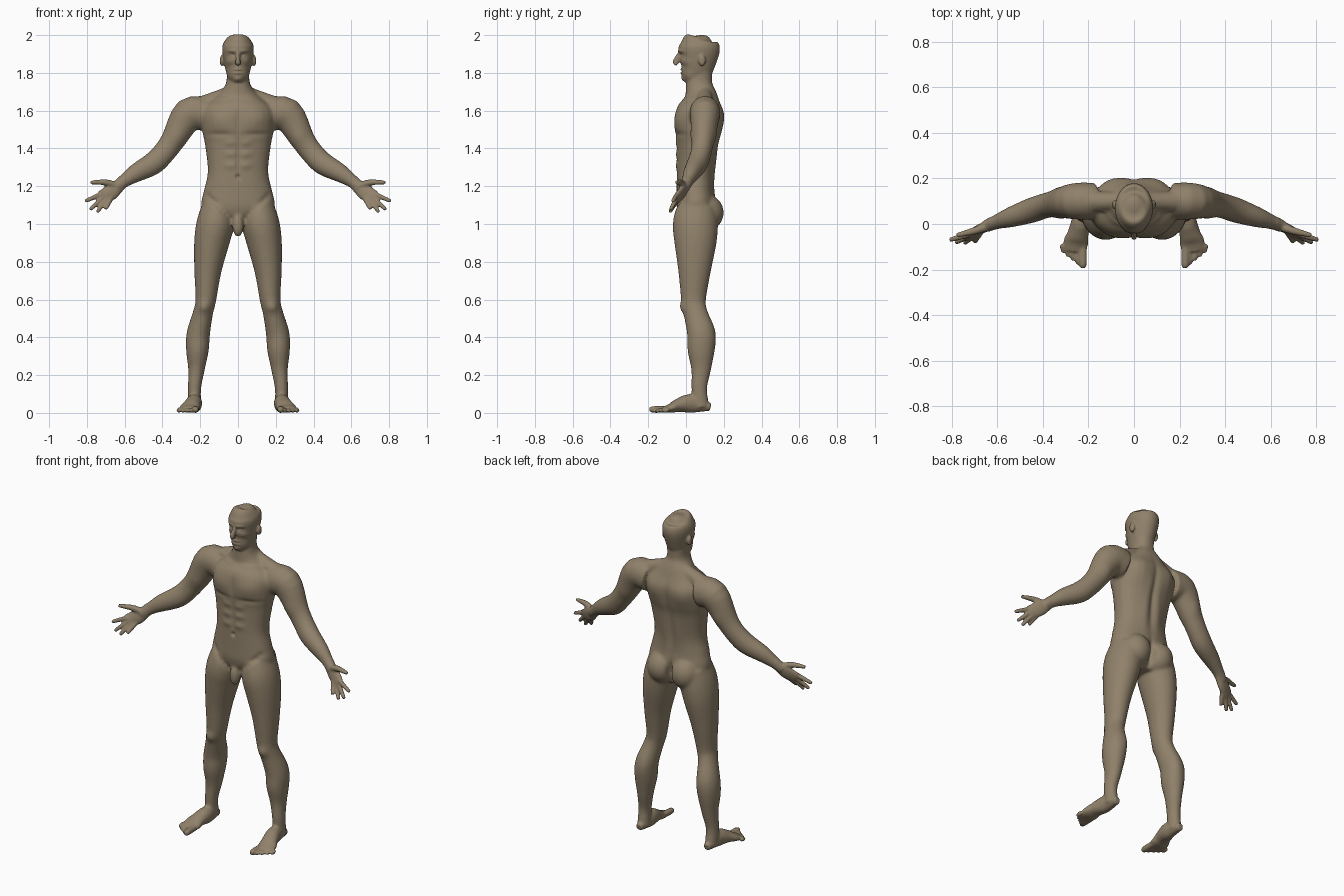
import bpy, bmesh, math
from mathutils import Vector, Matrix

cube = bpy.data.objects.get("Cube")
if cube:
    bpy.data.objects.remove(cube)

ACROSS = Vector((1, 0, 0))
DEPTH = Vector((0, 1, 0))
PALM = Vector((.65, 0, .76))
bm = bmesh.new()


def spline(rows, steps=4):
    """Smooth interpolation through rows of numbers."""
    points = [Vector(row) for row in (rows[0], *rows, rows[-1])]
    smooth = []
    for before, start, end, after in zip(points, points[1:], points[2:], points[3:]):
        for step in range(steps):
            t = step / steps
            middle = start.lerp(end, t)
            left = before.lerp(start, t + 1).lerp(middle, (t + 1) / 2)
            right = middle.lerp(end.lerp(after, t - 1), t / 2)
            smooth.append(left.lerp(right, t))
    return smooth + [points[-1]]


def loft(rows, side=ACROSS, mirrors=(1, -1), power=1, segments=28):
    """Closed tube through rows of x, y, z, radius along side, other radius."""
    points = spline(rows)
    for mirror in mirrors:
        rings = []
        for i, point in enumerate(points):
            following = points[min(i + 1, len(points) - 1)]
            previous = points[max(i - 1, 0)]
            tangent = (following - previous).to_3d().normalized()
            u = (side - tangent * side.dot(tangent)).normalized()
            w = tangent.cross(u)
            ring = []
            for k in range(segments):
                angle = math.tau * k / segments
                ca, sa = math.cos(angle), math.sin(angle)
                co = (point.to_3d() + u * point[3] * math.copysign(abs(ca) ** power, ca)
                      + w * point[4] * math.copysign(abs(sa) ** power, sa))
                ring.append(bm.verts.new((co.x * mirror, co.y, co.z)))
            rings.append(ring)
        for lower, upper in zip(rings, rings[1:]):
            for k in range(segments):
                bm.faces.new((lower[k - 1], lower[k], upper[k], upper[k - 1]))
        bm.faces.new(rings[0])
        bm.faces.new(rings[-1])


def limb(rows, side=ACROSS, ratio=1, segments=28):
    """Mirrored tube through rows of x, y, z, radius."""
    loft([(*row, row[-1] * ratio) for row in rows], side, segments=segments)


def trunk(rows, power=1):
    """Central upright form through rows of height, front, back, half width."""
    loft([(0, (front + back) / 2, z, half, (back - front) / 2) for z, front, back, half in rows],
         mirrors=(1,), power=power)


def ball(centre, radii, mirrors=(1, -1)):
    x, y, z = centre
    for mirror in mirrors:
        place = Matrix.Translation((x * mirror, y, z)) @ Matrix.Diagonal((*radii, 1))
        bmesh.ops.create_uvsphere(bm, u_segments=28, v_segments=16, radius=1, matrix=place)


# Torso and neck
trunk([(.97, 0, .12, .09), (1.03, -.03, .15, .16), (1.1, -.05, .16, .195), (1.18, -.05, .15, .18),
       (1.28, -.05, .15, .16), (1.42, -.05, .17, .175), (1.5, -.06, .19, .19), (1.6, -.05, .2, .19),
       (1.67, -.01, .17, .12), (1.74, 0, .14, .065), (1.82, .01, .14, .06)], power=.9)
# Shoulder slope, buttocks and groin
limb([(.02, .11, 1.71, .03), (.1, .1, 1.67, .04), (.24, .1, 1.61, .05)], DEPTH)
ball((.08, .1, 1.06), (.09, .1, .1))
ball((0, -.03, .99), (.03, .03, .06), mirrors=(1,))

# Head, nose and ears
trunk([(1.745, -.02, .03, .02), (1.77, -.035, .08, .05), (1.81, -.035, .13, .064), (1.85, -.035, .155, .073),
       (1.93, -.04, .18, .084), (1.97, -.02, .16, .07), (1.99, .02, .13, .045), (2, .06, .09, .01)])
loft([(0, -.03, 1.91, .01, .01), (0, -.055, 1.86, .013, .016), (0, -.045, 1.845, .015, .01)], mirrors=(1,))
ball((.085, .085, 1.865), (.012, .02, .03))

# Arms
limb([(.17, .1, 1.58, .08), (.26, .1, 1.58, .08), (.34, .09, 1.45, .06), (.39, .08, 1.38, .055),
      (.45, .06, 1.32, .055), (.54, .03, 1.27, .045), (.6, .01, 1.23, .033), (.65, -.01, 1.19, .027)],
     DEPTH, ratio=1.1)
# Palm and thumb
loft([(.62, 0, 1.21, .033, .023), (.67, -.02, 1.17, .043, .02), (.72, -.045, 1.14, .038, .014)], PALM)
limb([(.64, -.01, 1.2, .02), (.7, -.03, 1.22, .017), (.78, -.05, 1.22, .01)], DEPTH, segments=12)
# Fingers, fanned from the index to the little one
for finger in range(4):
    spread = finger / 3
    arch = math.sin(math.pi * spread)
    knuckle = Vector((.72, -.045, 1.16)).lerp(Vector((.67, -.03, 1.14)), spread)
    tip = Vector((.81, -.07, 1.12)).lerp(Vector((.7, -.08, 1.08)), spread) + arch * Vector((.01, -.01, -.035))
    limb([(*knuckle, .014), (*knuckle.lerp(tip, .9), .011), (*tip, .006)], DEPTH, segments=12)

# Legs
limb([(.1, .06, 1.09, .09), (.12, .05, 1, .1), (.14, .05, .9, .093), (.16, .045, .75, .072),
      (.17, .04, .6, .055), (.185, .05, .53, .053), (.21, .08, .42, .062), (.215, .08, .33, .06),
      (.22, .08, .23, .044), (.23, .07, .13, .035), (.23, .08, .03, .035)], ratio=1.2)
# Feet and toes
loft([(.23, .13, .03, .02, .02), (.23, .03, .05, .04, .05), (.245, -.04, .04, .046, .036),
      (.255, -.08, .025, .055, .025), (.26, -.12, .018, .048, .015)])
for toe in range(5):
    radius = .012 if toe else .018
    x = .225 + .022 * toe
    tip = -.195 + .017 * toe
    limb([(x, -.09, .02, radius), (x, tip + .02, radius, radius), (x, tip, radius, radius / 2)], segments=12)

# Fuse all parts into one skin
bmesh.ops.recalc_face_normals(bm, faces=bm.faces)
mesh = bpy.data.meshes.new("body_parts")
bm.to_mesh(mesh)
bm.free()
body = bpy.data.objects.new("body", mesh)
bpy.context.scene.collection.objects.link(body)
remesh = body.modifiers.new("skin", 'REMESH')
remesh.mode = 'VOXEL'
remesh.voxel_size = .0055
skin = bpy.data.meshes.new_from_object(body.evaluated_get(bpy.context.evaluated_depsgraph_get()))
body.modifiers.clear()
body.data = skin
bpy.data.meshes.remove(mesh)
bm = bmesh.new()
bm.from_mesh(skin)


def relax(verts, times):
    for i in range(times):
        bmesh.ops.smooth_vert(bm, verts=verts, factor=.5, use_axis_x=True, use_axis_y=True, use_axis_z=True)


# Relax the large forms, keep face, fingers and toes crisp
relax([v for v in bm.verts if abs(v.co.x) < .63 and .09 < v.co.z < 1.735], 14)
relax(bm.verts[:], 3)
bm.normal_update()


def dab(x, z, width, height, amount, facing=-1):
    """Push the front or back skin out or in around a point, on both sides."""
    for v in bm.verts:
        dz = (v.co.z - z) / height
        if abs(dz) < 2:
            dx = (abs(v.co.x) - x) / width
            if abs(dx) < 2:
                weight = max(0, v.normal.y * facing)
                v.co += v.normal * amount * weight * math.exp(-dx * dx - dz * dz)


RIDGE, SWELL = .006, .012
BACK = 1
# Chest, collar bones and belly
dab(.1, 1.55, .07, .055, SWELL)
dab(0, 1.54, .014, .07, -RIDGE)
dab(.1, 1.475, .07, .015, -RIDGE)
dab(.09, 1.665, .06, .01, RIDGE)
dab(0, 1.34, .012, .09, -RIDGE)
for z in (1.43, 1.37, 1.31):
    dab(.04, z, .03, .02, RIDGE)
dab(0, 1.25, .011, .011, -SWELL)
for i in range(7):
    dab(.16 - .02 * i, 1.15 - .02 * i, .016, .016, -RIDGE)
# Spine, shoulder blades and buttocks
dab(0, 1.42, .02, .17, -SWELL, BACK)
dab(.1, 1.56, .06, .07, SWELL, BACK)
dab(.045, 1.3, .03, .1, RIDGE, BACK)
dab(0, 1.05, .016, .07, -SWELL * 2, BACK)
# Knees, calves and upper arms
dab(.18, .56, .03, .03, SWELL)
dab(.18, .42, .03, .07, RIDGE, BACK)
for facing in (-BACK, BACK):
    dab(.32, 1.46, .04, .05, RIDGE, facing)
# Eye sockets, eyes, brows and cheeks
dab(.032, 1.893, .018, .011, -SWELL)
dab(.032, 1.891, .01, .006, RIDGE)
dab(.03, 1.916, .026, .008, RIDGE)
dab(.05, 1.86, .018, .016, RIDGE)
# Lips, mouth line and chin
for z in (1.817, 1.8):
    dab(0, z, .018, .006, RIDGE)
dab(0, 1.808, .024, .004, -RIDGE)
dab(0, 1.77, .02, .012, RIDGE)

# Level the soles and shade smooth
for v in bm.verts:
    v.co.z = max(v.co.z, 0)
for face in bm.faces:
    face.smooth = True
bm.to_mesh(skin)
bm.free()

# Skin colour
colour = (.28, .22, .145, 1)
clay = bpy.data.materials.new("warm_clay")
clay.use_nodes = True
clay.diffuse_color = colour
clay.node_tree.nodes["Principled BSDF"].inputs["Base Color"].default_value = colour
skin.materials.clear()
skin.materials.append(clay)
